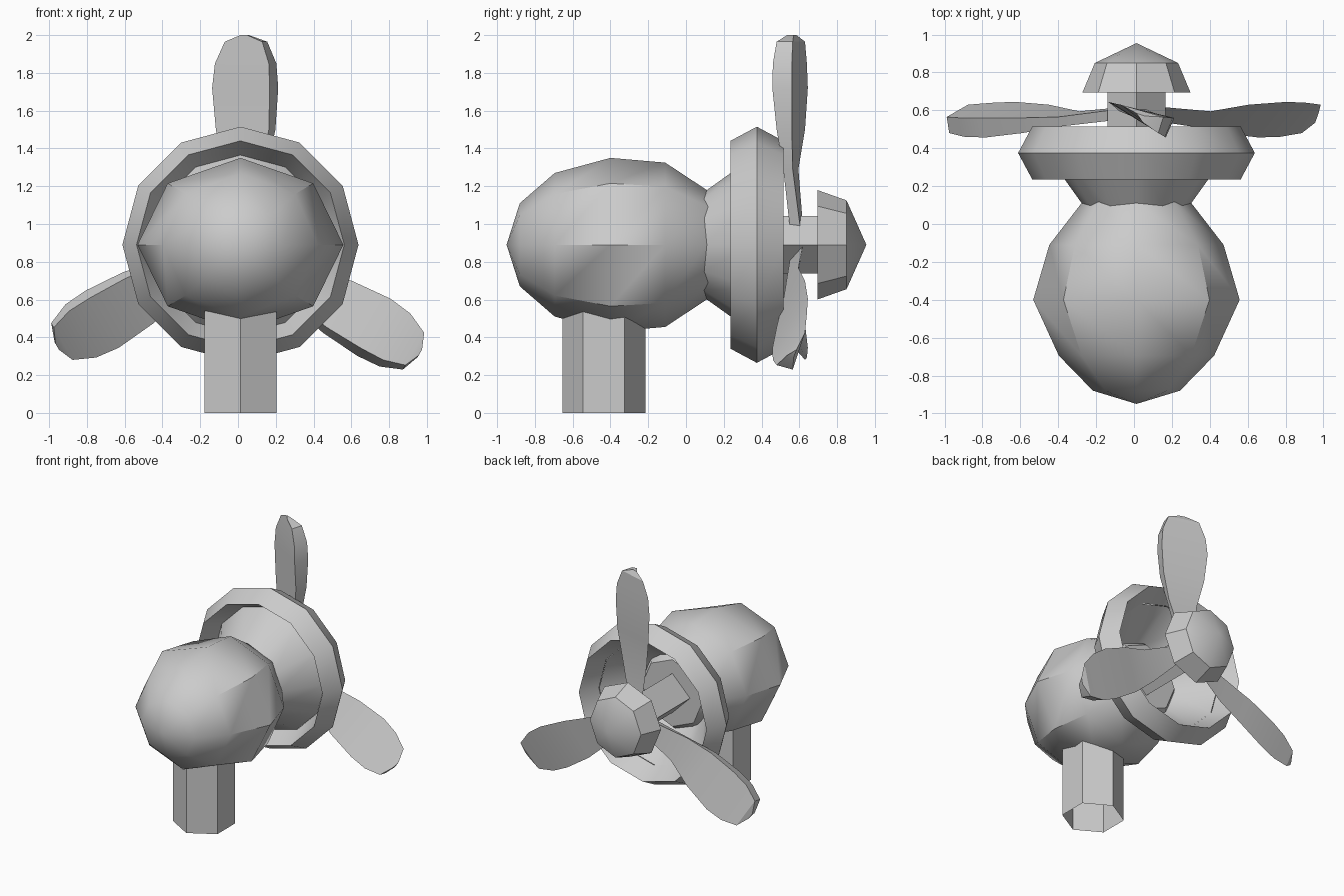
import bpy, math
from mathutils import Matrix, Vector

if "Cube" in bpy.data.objects:
    bpy.data.objects.remove(bpy.data.objects["Cube"])

CX, CZ = 0.013, 0.89          # centre of the long axis

metal = bpy.data.materials.new("plain_grey")
metal.diffuse_color = (0.6, 0.6, 0.6, 1)
metal.use_nodes = True
metal.node_tree.nodes["Principled BSDF"].inputs["Base Color"].default_value = metal.diffuse_color


def make(name, verts, faces, angle=40):
    me = bpy.data.meshes.new(name)
    me.from_pydata(verts, [], faces)
    me.materials.append(metal)
    me.shade_smooth()
    me.set_sharp_from_angle(angle=math.radians(angle))
    ob = bpy.data.objects.new(name, me)
    bpy.context.collection.objects.link(ob)
    return ob


def lathe(name, profile, sides, angle=40, closed=False, caps=(False, False)):
    """Spin (y, radius_x, radius_z) rings round the long axis; radius 0 is a tip."""
    verts, rings = [], []
    for y, rx, rz in profile:
        n = 1 if rx == 0 else sides
        rings.append([len(verts) + k % n for k in range(sides)])
        for k in range(n):
            a = 2 * math.pi * k / sides
            verts.append((CX + rx * math.cos(a), y, CZ + rz * math.sin(a)))
    faces = []
    pairs = list(zip(rings, rings[1:])) + ([(rings[-1], rings[0])] if closed else [])
    for a, b in pairs:
        for k in range(sides):
            j = (k + 1) % sides
            f = [a[k], b[k], b[j], a[j]]
            faces.append(list(dict.fromkeys(f)))
    if caps[0]:
        faces.append(rings[0])
    if caps[1]:
        faces.append(rings[-1][::-1])
    return make(name, verts, faces, angle)


# Rounded body, slightly wider than tall
lathe("body", [(-0.95, 0, 0), (-0.88, 0.23, 0.22), (-0.695, 0.41, 0.38),
               (-0.40, 0.545, 0.46), (-0.11, 0.46, 0.435), (0.11, 0.29, 0.29),
               (0.15, 0.26, 0.26)], 8, caps=(False, True))

# Flared collar and the ring it carries
lathe("collar", [(0.09, 0.275, 0.275), (0.37, 0.475, 0.475)], 12)
lathe("ring", [(y, r, r) for y, r in
               ((0.235, 0.55), (0.375, 0.625), (0.515, 0.55), (0.375, 0.475))],
      12, closed=True)

# Square shaft and domed spinner
lathe("shaft", [(0.10, 0.153, 0.153), (0.70, 0.153, 0.153)], 4, caps=(True, True))
lathe("spinner", [(0.695, 0.285, 0.29), (0.85, 0.22, 0.235), (0.955, 0, 0)],
      8, caps=(True, False))

# Hexagonal post, open at its ends
post = []
for z in (0, 0.62):
    for k in range(6):
        a = math.pi / 2 + k * math.pi / 3
        post.append((CX + 0.22 * math.cos(a), -0.435 + 0.22 * math.sin(a), z))
make("post", post, [(k, (k + 1) % 6, (k + 1) % 6 + 6, k + 6) for k in range(6)])

# Propeller blades: triangular sections (height, thin edge, back edge, front edge)
sections = [
    (0.09, (-0.06, 0.62), (0.05, 0.605), (0.04, 0.55)),
    (0.40, (-0.09, 0.595), (0.14, 0.565), (0.11, 0.515)),
    (0.61, (-0.13, 0.63), (0.185, 0.56), (0.15, 0.48)),
    (0.83, (-0.15, 0.645), (0.20, 0.56), (0.155, 0.457)),
    (0.96, (-0.135, 0.64), (0.19, 0.56), (0.15, 0.46)),
    (1.075, (-0.083, 0.63), (0.142, 0.565), (0.115, 0.48)),
    (1.11, (0.0, 0.585), (0.045, 0.57), (0.035, 0.535)),
]
faces = [(0, 1, 2), tuple(3 * (len(sections) - 1) + k for k in (2, 1, 0))]
for i in range(len(sections) - 1):
    for k in range(3):
        a, b = 3 * i + k, 3 * i + (k + 1) % 3
        faces.append((a, a + 3, b + 3, b))
for n in range(3):
    turn = Matrix.Rotation(n * 2 * math.pi / 3, 3, 'Y')
    verts = [turn @ Vector((x, y, h)) + Vector((CX, 0, CZ))
             for h, *pts in sections for x, y in pts]
    make(f"blade_{n + 1}", verts, faces, 30)
